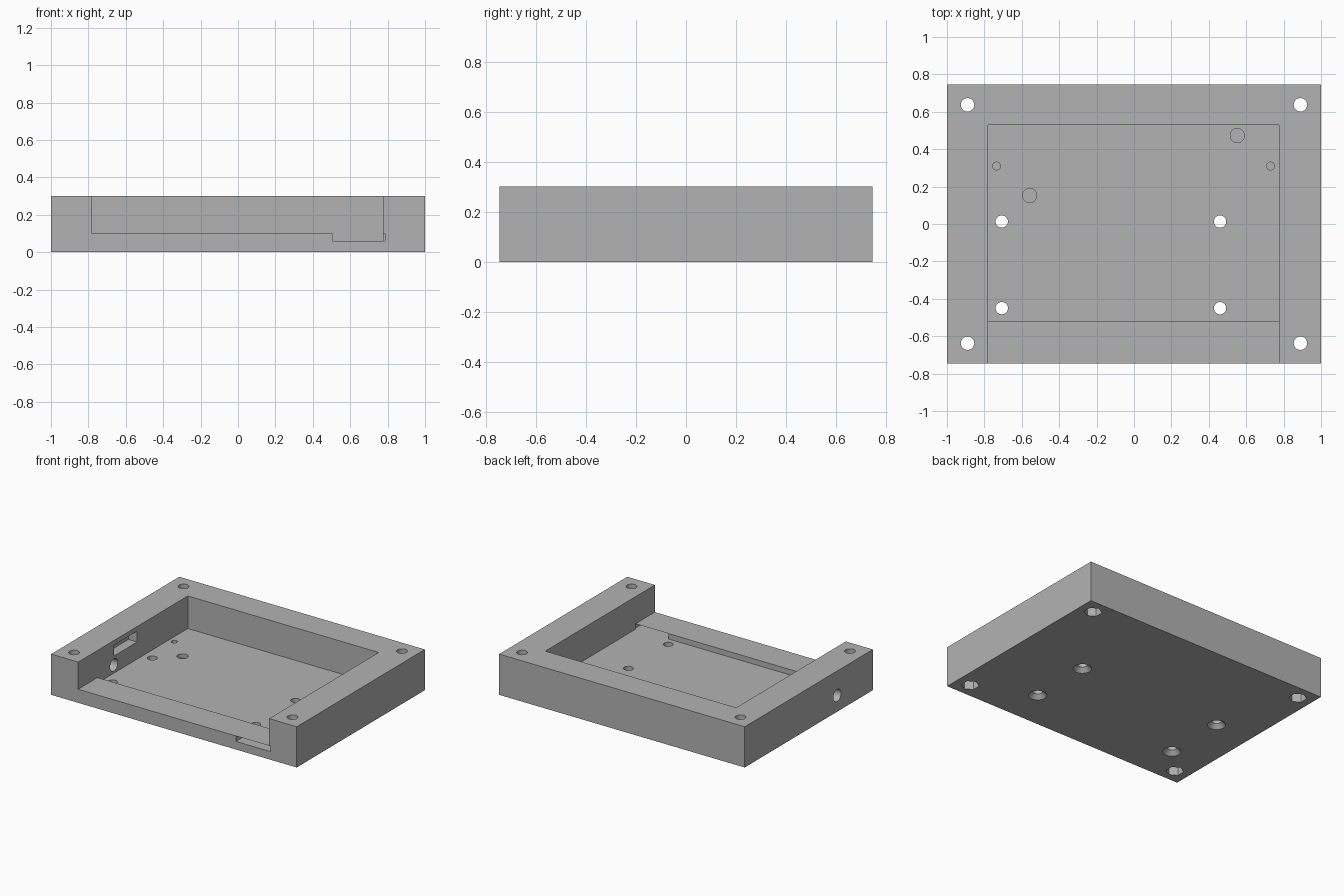
import bpy, math

default = bpy.data.objects.get("Cube")
if default:
    bpy.data.objects.remove(default, do_unlink=True)

grey = bpy.data.materials.new("plain grey")
grey.use_nodes = True
COLOUR = (0.45, 0.45, 0.45, 1)
grey.diffuse_color = COLOUR
grey.node_tree.nodes["Principled BSDF"].inputs["Base Color"].default_value = COLOUR


def box(name, x, y, z):
    """Box from three (low, high) ranges."""
    bpy.ops.mesh.primitive_cube_add(size=1, location=[sum(r) / 2 for r in (x, y, z)])
    ob = bpy.context.object
    ob.name = name
    ob.scale = [r[1] - r[0] for r in (x, y, z)]
    bpy.ops.object.transform_apply(location=True, rotation=True, scale=True)
    ob.data.materials.append(grey)
    return ob


def cone(name, x, y, z, r1, r2=None, sides=32):
    """Upright cylinder or cone over the z range."""
    bpy.ops.mesh.primitive_cone_add(
        vertices=sides, radius1=r1, radius2=r1 if r2 is None else r2,
        depth=z[1] - z[0], location=(x, y, sum(z) / 2))
    ob = bpy.context.object
    ob.name = name
    ob.data.materials.append(grey)
    return ob


def cut(body, cutter):
    cutter.hide_render = True
    bpy.context.view_layer.objects.active = body
    mod = body.modifiers.new("cut", 'BOOLEAN')
    mod.operation = 'DIFFERENCE'
    mod.solver = 'EXACT'
    mod.object = cutter
    bpy.ops.object.modifier_apply(modifier=mod.name)
    bpy.data.objects.remove(cutter, do_unlink=True)


W, D, H = 1.0, 0.745, 0.30
FLOOR, LEDGE = 0.06, 0.10
LEFT, RIGHT, BACK, LIP = -0.78, 0.775, 0.53, -0.52

base = box("enclosure_base", (-W, W), (-D, D), (0, H))

# Open-fronted tray, deeper pocket behind the front ledge, and the ledge notch
cut(base, box("opening", (LEFT, RIGHT), (-1, BACK), (LEDGE, 0.5)))
cut(base, box("pocket", (LEFT, RIGHT), (LIP, BACK), (FLOOR, 0.5)))
cut(base, box("notch", (0.505, 0.785), (-1, LIP), (FLOOR, LEDGE)))

# Side wall: blind rectangular recess and round cable hole
cut(base, box("recess", (-0.85, -0.7), (-0.327, -0.06), (0.186, 0.265)))
cable = cone("cable_hole", 0, 0, (-0.2, 0.2), 0.045)
cable.rotation_euler = (0, math.pi / 2, 0)
cable.location = (-0.9, -0.33, 0.12)
bpy.context.view_layer.update()
cut(base, cable)

# Corner bolt holes with hexagonal nut recesses underneath
for x in (-0.89, 0.89):
    for y in (-0.637, 0.637):
        cut(base, cone("bolt_hole", x, y, (-0.1, 0.5), 0.036))
        cut(base, cone("nut_recess", x, y, (-0.1, 0.08), 0.06, sides=6))

# Countersunk floor screws
for x in (-0.707, 0.46):
    for y in (-0.45, 0.013):
        cut(base, cone("screw_hole", x, y, (-0.1, 0.2), 0.033))
        cut(base, cone("countersink", x, y, (-0.03, 0.03), 0.09, 0.033))

# Blind locating holes in the floor
for x, y, r in ((-0.735, 0.31, 0.021), (0.73, 0.31, 0.021),
                (0.553, 0.473, 0.038), (-0.558, 0.152, 0.038)):
    cut(base, cone("locating_hole", x, y, (0.03, 0.2), r))

base.data.materials.clear()
base.data.materials.append(grey)
for face in base.data.polygons:
    face.material_index = 0
bpy.ops.object.select_all(action='DESELECT')
base.select_set(True)
bpy.context.view_layer.objects.active = base
bpy.ops.object.shade_smooth_by_angle(angle=math.radians(30))
